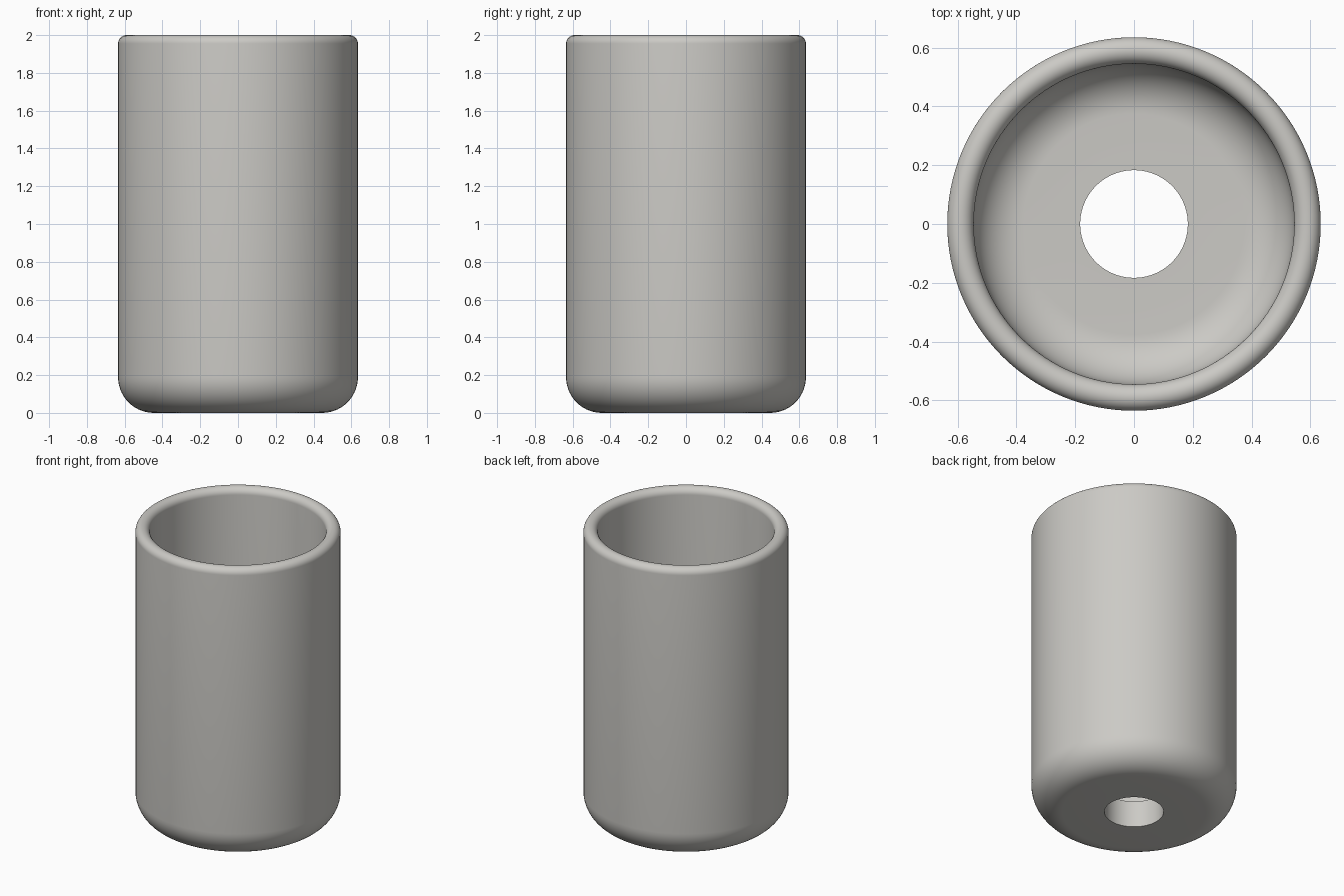
import bpy, bmesh, math

if "Cube" in bpy.data.objects:
    bpy.data.objects.remove(bpy.data.objects["Cube"])

R_OUT, R_IN, R_HOLE = 0.635, 0.545, 0.183
HEIGHT, FLOOR = 2.0, 0.18
FOOT_R, INNER_R = 0.19, 0.17
SEGMENTS = 128


def arc(cx, cz, r, start, end, steps):
    """Points on an arc in the radius/height plane, angles in degrees."""
    angles = [math.radians(start + (end - start) * i / steps) for i in range(steps + 1)]
    return [(cx + r * math.cos(a), cz + r * math.sin(a)) for a in angles]


# Closed wall section: hole, underside, rounded foot, round lip, inner fillet, floor
lip = (R_OUT - R_IN) / 2
profile = [(R_HOLE, 0.0)]
profile += arc(R_OUT - FOOT_R, FOOT_R, FOOT_R, -90, 0, 14)
profile += arc(R_OUT - lip, HEIGHT - lip, lip, 0, 180, 18)
profile += arc(R_IN - INNER_R, FLOOR + INNER_R, INNER_R, 0, -90, 14)
profile += [(R_HOLE, FLOOR)]

# Revolve the section into rings and bridge them
bm = bmesh.new()
rings = []
for r, z in profile:
    ring = []
    for i in range(SEGMENTS):
        a = 2 * math.pi * i / SEGMENTS
        ring.append(bm.verts.new((r * math.cos(a), r * math.sin(a), z)))
    rings.append(ring)
for k, ring in enumerate(rings):
    nxt = rings[(k + 1) % len(rings)]
    for i in range(SEGMENTS):
        j = (i + 1) % SEGMENTS
        bm.faces.new((ring[i], ring[j], nxt[j], nxt[i]))
bmesh.ops.recalc_face_normals(bm, faces=bm.faces)
mesh = bpy.data.meshes.new("cup_body")
bm.to_mesh(mesh)
bm.free()

cup = bpy.data.objects.new("cup_body", mesh)
bpy.context.collection.objects.link(cup)

# Single warm grey
grey = bpy.data.materials.new("warm_grey")
grey.diffuse_color = (0.60, 0.59, 0.56, 1.0)
grey.use_nodes = True
grey.node_tree.nodes["Principled BSDF"].inputs["Base Color"].default_value = grey.diffuse_color
mesh.materials.append(grey)

# Smooth walls, crisp edges around the hole
bpy.context.view_layer.objects.active = cup
cup.select_set(True)
bpy.ops.object.shade_smooth_by_angle(angle=math.radians(35))
